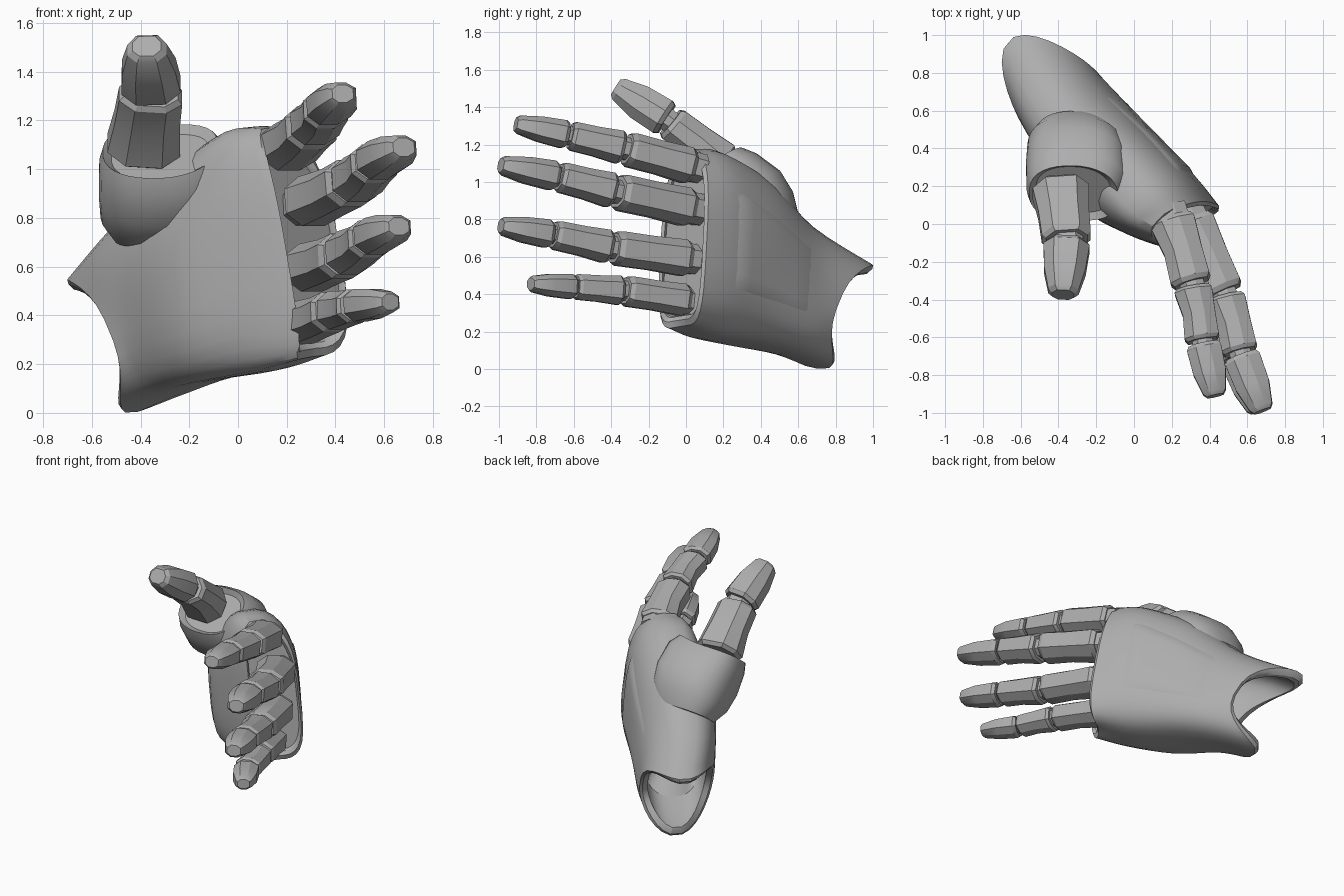
import bpy, bmesh, math
from mathutils import Vector as V

if "Cube" in bpy.data.objects:
    bpy.data.objects.remove(bpy.data.objects["Cube"])

grey = bpy.data.materials.new("light_grey")
grey.diffuse_color = (0.42, 0.42, 0.42, 1)
grey.use_nodes = True
grey.node_tree.nodes["Principled BSDF"].inputs["Base Color"].default_value = grey.diffuse_color


def build(name, rings, cap0=True, cap1=True, closed=True, angle=28):
    """Skin a list of point rings into one object."""
    bm = bmesh.new()
    rows = [[bm.verts.new(p) for p in r] for r in rings]
    n = len(rows[0])
    for a, b in zip(rows, rows[1:]):
        for i in range(n if closed else n - 1):
            j = (i + 1) % n
            bm.faces.new((a[i], a[j], b[j], b[i]))
    if cap0:
        bm.faces.new(rows[0][::-1])
    if cap1:
        bm.faces.new(rows[-1])
    bmesh.ops.recalc_face_normals(bm, faces=bm.faces)
    for f in bm.faces:
        f.smooth = True
    me = bpy.data.meshes.new(name)
    bm.to_mesh(me)
    bm.free()
    me.set_sharp_from_angle(angle=math.radians(angle))
    me.materials.append(grey)
    ob = bpy.data.objects.new(name, me)
    bpy.context.collection.objects.link(ob)
    return ob


# ---- palm: each station is little-finger edge, thumb edge, back, palm side
STATIONS = [
    ((-.44, .74, .0), (-.67, .965, .55), (-.21, .82, .36), (-.53, .44, .34)),
    ((-.29, .56, .07), (-.47, .62, .77), (-.11, .70, .42), (-.46, .35, .41)),
    ((-.12, .34, .13), (-.24, .40, 1.0), (.11, .47, .55), (-.27, .08, .50)),
    ((.11, .10, .17), (-.02, .14, 1.16), (.30, .27, .65), (-.02, -.06, .62)),
    ((.28, -.03, .23), (.12, .02, 1.175), (.42, .11, .66), (.19, -.135, .62)),
]


def spow(v, e):
    return math.copysign(abs(v) ** e, v)


def palm_point(s, t, k=1.0):
    """Point at station s (0..4) and angle t, with cross-section scale k."""
    i = min(int(s), 3)
    f = s - i
    idx = [max(i - 1, 0), i, i + 1, min(i + 2, 4)]
    U, R, D, P = [
        sum((V(STATIONS[j][c]) * w for j, w in zip(idx, (
            -.5 * f + f * f - .5 * f ** 3, 1 - 2.5 * f * f + 1.5 * f ** 3,
            .5 * f + 2 * f * f - 1.5 * f ** 3, -.5 * f * f + .5 * f ** 3))), V())
        for c in range(4)]
    M = (U + R) / 2
    e = .78 - .05 * s                       # boxier towards the knuckles
    ce, se = spow(math.cos(t), e), spow(math.sin(t), e)
    bend = (D + P) / 2 - M
    return M + ((R - U) / 2 * ce + (D - P) / 2 * se) * k + bend * se * se


ANG = [math.tau * (i + .5) / 32 for i in range(32)]
inner = [[palm_point(s, t, k) for t in ANG]
         for s, k in ((1.5, .5), (1.1, .74), (.5, .8), (.1, .78), (0, .84))]
# rim rounds over from the inside to the outside
rim = [[palm_point(0, t, .93) + V((-.008, .008, 0)) for t in ANG]]
outer = [[palm_point(s / 4, t) for t in ANG] for s in range(17)]
socket = [[palm_point(4, t, .93) + V((.008, -.012, 0)) for t in ANG],
          [palm_point(4, t, .88) for t in ANG],
          [palm_point(3.85, t, .86) for t in ANG]]
build("palm_shell", inner + rim + outer + socket)

# ---- raised panel on the back of the hand, flush towards the wrist
panel = []
for i in range(9):
    s = 1.0 + 2.1 * i / 8
    row = []
    for j in range(9):
        t = math.radians(60 + 50 * j / 8)
        p = palm_point(s, t)
        nrm = (palm_point(s + .05, t) - p).cross(palm_point(s, t + .05) - p).normalized()
        if nrm.dot(V((.7, .7, 0))) < 0:
            nrm = -nrm
        lift = -.01 if i in (0, 8) or j in (0, 8) else .008 * min(1, i / 4)
        row.append(p + nrm * lift)
    panel.append(row)
build("back_panel", panel, False, False, closed=False)

# ---- faceted segments
SECTION = [(1, .35), (.55, 1), (-.55, 1), (-1, .35),
           (-1, -.45), (-.5, -1), (.5, -1), (1, -.45)]


def segment(name, p0, p1, side, steps):
    """Loft the eight-sided section; steps hold (position, half width, half depth, sink)."""
    p0, p1 = V(p0), V(p1)
    a = (p1 - p0).normalized()
    v = (V(side) - a * V(side).dot(a)).normalized()
    n = v.cross(a)
    if n.dot(V((.8, .5, .2))) < 0:
        n = -n
    return build(name, [[p0.lerp(p1, f) + v * x * w + n * (y * d + sink)
                         for x, y in SECTION] for f, w, d, sink in steps])


def phalanx(name, p0, p1, side, w0, w1, d0, d1):
    segment(name, p0, p1, side, [
        (.03, w0 * .85, d0 * .85, 0), (.09, w0, d0, 0),
        (.5, (w0 + w1) * .48, (d0 + d1) * .45, .008),
        (.9, w1, d1, 0), (.96, w1 * .85, d1 * .85, 0)])


def fingertip(name, p0, p1, side, w, d):
    segment(name, p0, p1, side, [
        (.03, w * .85, d * .85, 0), (.1, w, d, 0), (.55, w * .9, d * .95, 0),
        (.93, w * .66, d * .66, 0), (1, w * .48, d * .48, 0)])


def joint(name, p, a, side, w, d, before=.07, after=.07):
    p, a = V(p), V(a).normalized()
    segment(name, p - a * before, p + a * after, side, [(0, w, d, 0), (1, w, d, 0)])


# ---- four fingers: knuckle, middle joint, end joint, tip, size
FINGERS = {
    "index": ((.195, .04, 1.08), (.31, -.33, 1.18), (.365, -.63, 1.25), (.43, -.91, 1.31), 1.0),
    "middle": ((.29, .03, .86), (.48, -.38, .95), (.565, -.69, 1.03), (.68, -.99, 1.09), 1.05),
    "ring": ((.29, .02, .59), (.445, -.40, .65), (.55, -.72, .72), (.66, -.99, .765), 1.0),
    "little": ((.26, .01, .365), (.40, -.34, .42), (.49, -.60, .44), (.625, -.83, .455), .88),
}
for name, (k, p, d, t, s) in FINGERS.items():
    k, p, d, t = V(k), V(p), V(d), V(t)
    side = (0, 0, 1)
    joint(name + "_knuckle", k, p - k, side, .08 * s, .095 * s, .05, .03)
    phalanx(name + "_base", k, p, side, .098 * s, .093 * s, .12 * s, .107 * s)
    joint(name + "_middle_joint", p, d - k, side, .06 * s, .065 * s)
    phalanx(name + "_middle", p, d, side, .09 * s, .078 * s, .1 * s, .092 * s)
    joint(name + "_end_joint", d, t - p, side, .05 * s, .055 * s)
    fingertip(name + "_tip", d, t, side, .076 * s, .092 * s)

# ---- thumb root: rounded cup rising out of the palm
ax = V((0, -.6, .8))
across = V((1, 0, 0))
up = ax.cross(across)
cup = []
for c, w, d in (((-.31, .47, .75), .21, .16), ((-.305, .40, .82), .26, .215),
                ((-.30, .31, .91), .272, .245), ((-.305, .21, 1.02), .265, .215),
                ((-.32, .165, 1.07), .235, .18), ((-.32, .185, 1.045), .20, .15)):
    cup.append([V(c) + across * w * spow(math.cos(t), .8) + up * d * spow(math.sin(t), .8)
                + ax * .04 * max(0, math.cos(t)) for t in ANG])
build("thumb_root", cup)

# ---- thumb
A, B, C = V((-.39, .2, 1.08)), V((-.355, -.095, 1.33)), V((-.375, -.375, 1.505))
phalanx("thumb_base", A, B, (1, 0, 0), .15, .13, .125, .095)
joint("thumb_joint", B, C - A, (1, 0, 0), .085, .06)
fingertip("thumb_tip", B, C, (1, 0, 0), .122, .1)
